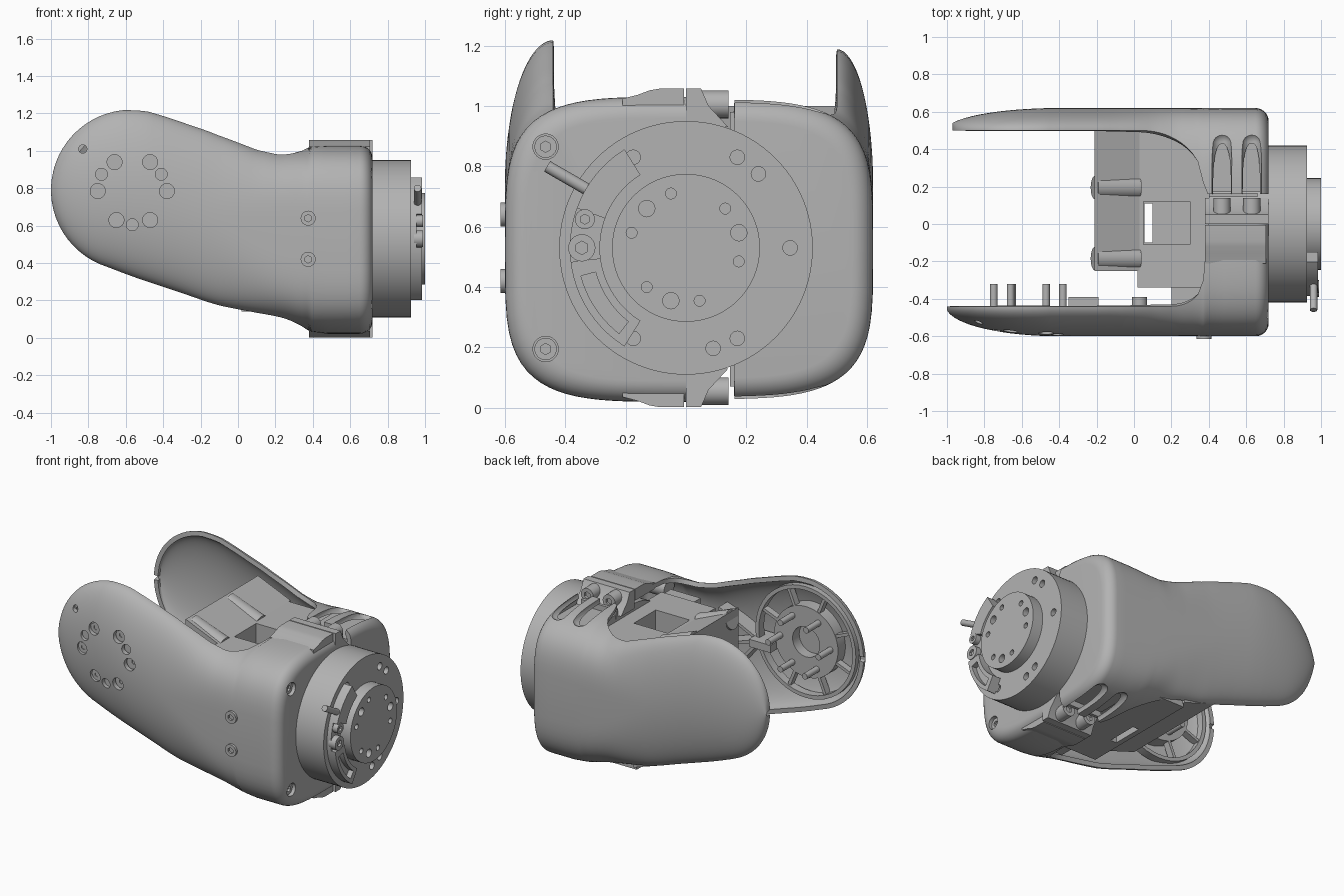
import bpy, bmesh, math
from mathutils import Vector

cube = bpy.data.objects.get("Cube")
if cube:
    bpy.data.objects.remove(cube)

grey = bpy.data.materials.new("light grey")
grey.use_nodes = True
grey.diffuse_color = (0.45, 0.45, 0.45, 1)
grey.node_tree.nodes["Principled BSDF"].inputs["Base Color"].default_value = (0.45, 0.45, 0.45, 1)
parts = []


def add(name, bm):
    bmesh.ops.recalc_face_normals(bm, faces=bm.faces)
    mesh = bpy.data.meshes.new(name)
    bm.to_mesh(mesh)
    bm.free()
    mesh.materials.append(grey)
    ob = bpy.data.objects.new(name, mesh)
    bpy.context.scene.collection.objects.link(ob)
    parts.append(ob)
    return ob


def rod(name, a, b, r, sides=32):
    a, b = Vector(a), Vector(b)
    bm = bmesh.new()
    bmesh.ops.create_cone(bm, cap_ends=True, segments=sides, radius1=r, radius2=r, depth=(b - a).length)
    turn = (b - a).to_track_quat('Z', 'Y').to_matrix()
    bmesh.ops.rotate(bm, matrix=turn, verts=bm.verts)
    bmesh.ops.translate(bm, vec=(a + b) / 2, verts=bm.verts)
    return add(name, bm)


def prism(name, outline, lo, hi, place):
    """Extrude a 2D outline; place maps (u, v, depth) to a position."""
    bm = bmesh.new()
    rings = [[bm.verts.new(place(u, v, d)) for u, v in outline] for d in (lo, hi)]
    n = len(outline)
    for i in range(n):
        j = (i + 1) % n
        bm.faces.new((rings[0][i], rings[0][j], rings[1][j], rings[1][i]))
    bm.faces.new(rings[0])
    bm.faces.new(rings[1])
    return add(name, bm)


def along_x(u, v, d):
    return (d, u, v)


def along_y(u, v, d):
    return (u, d, v)


def box(name, x, y, z):
    return prism(name, [(x[0], z[0]), (x[1], z[0]), (x[1], z[1]), (x[0], z[1])], *y, along_y)


def bake(ob):
    graph = bpy.context.evaluated_depsgraph_get()
    ob.data = bpy.data.meshes.new_from_object(ob.evaluated_get(graph))
    ob.modifiers.clear()


def cut(ob, cutters):
    for c in cutters:
        m = ob.modifiers.new("cut", 'BOOLEAN')
        m.operation, m.object, m.solver = 'DIFFERENCE', c, 'EXACT'
    bake(ob)
    for c in cutters:
        parts.remove(c)
        bpy.data.objects.remove(c)


def lerp(table, x):
    for (x0, z0), (x1, z1) in zip(table, table[1:]):
        if x <= x1:
            return z0 + (z1 - z0) * (x - x0) / (x1 - x0)
    return table[-1][1]


TOP = [(-.57, 1.22), (-.48, 1.21), (-.38, 1.18), (-.1, 1.085), (.1, 1.03), (.22, 1.015), (.35, 1.02), (.44, 1.03), (.72, 1.03)]
LOW = [(-.7, .38), (-.57, .33), (-.3, .24), (-.1, .17), (.1, .11), (.37, .035), (.45, .02), (.72, .02)]
HX, HZ = -.57, .79


def shell(name, side, rim, deep, split, start, rise, e):
    """Domed arm cover that widens into one half of the motor housing."""
    R = .43 - e
    xs = [HX - R * math.cos(.04 + i * .102) for i in range(15)]
    xs += [HX + (.37 - HX) * i / 32 for i in range(1, 33)] + [.395, .48, .58]
    stations = [(x, 0) for x in xs]
    stations += [(.65 + .07 * math.sin(i * math.pi / 14), .07 * (1 - math.cos(i * math.pi / 14))) for i in range(8)]
    bm = bmesh.new()
    rings = []
    for x, o in stations:
        w = min(1, max(0, (x + .2) / .5))
        w = w * w * (3 - 2 * w)
        inset = e * (1 - .7 * w)
        round_z = math.sqrt(max(0, R * R - (x - HX) ** 2))
        top = HZ + round_z if x < HX else lerp(TOP, x) - inset
        low = HZ - round_z if x < -.7 else lerp(LOW, x) + inset
        mid, h = (top + low) / 2, (top - low) / 2 - o
        t = min(1, max(0, (x - start) / (.37 - start)))
        y0 = split if x > .38 else rim - rise * (1 - math.sqrt(1 - t * t))
        D = deep - o
        if x < -.4:
            D = rim + (deep - rim) * math.sqrt(max(.002, 1 - ((x + .4) / .605) ** 2))
        ring = []
        for k in range(45):
            a = math.pi * k / 44
            s = min(1, math.sin(a))
            y = y0 + (D - y0) * s
            arm = math.sqrt(max(0, 1 - s * s))
            house = max(0, 1 - (y / D) ** 4) ** .25
            z = mid + h * math.copysign(arm * (1 - w) + house * w, math.cos(a))
            ring.append(bm.verts.new((x, side * y, z)))
        rings.append(ring)
    for p, q in zip(rings, rings[1:]):
        for i in range(44):
            bm.faces.new((p[i], p[i + 1], q[i + 1], q[i]))
    bm.faces.new(rings[-1])
    ob = add(name, bm)
    outer = max(ob.data.polygons, key=lambda f: side * f.center.y)
    if outer.normal.y * side < 0:
        ob.data.flip_normals()
    m = ob.modifiers.new("wall", 'SOLIDIFY')
    m.thickness, m.offset = .03, -1
    bake(ob)
    return ob


front = shell("front_arm_shell", -1, .44, .60, 0, .2, .14, 0)
back = shell("back_arm_shell", 1, .50, .62, .16, .04, .28, .03)

# Screw holes in the front cover and the housing corners
big = [(-.66, .94), (-.47, .94), (-.75, .785), (-.38, .785), (-.65, .63), (-.47, .63)]
small = [(-.41, .875), (-.73, .875), (-.565, .605)]
holes = [rod("cutter", (x, -.7, z), (x, -.5, z), .04) for x, z in big]
holes += [rod("cutter", (x, -.7, z), (x, -.5, z), .032) for x, z in small]
holes += [rod("cutter", (-.83, -.7, 1.01), (-.83, -.4, 1.01), .022)]
holes += [rod("cutter", (.6, -.465, z), (.8, -.465, z), .042) for z in (.195, .865)]
cut(front, holes)

# Screw channels in the back housing half, top and bottom
channels = []
for z in (1.01, .04):
    for x in (.47, .63):
        c = rod("cutter", (x, .1, z), (x, .44, z), .053, 24)
        bm = bmesh.new()
        bmesh.ops.create_uvsphere(bm, u_segments=24, v_segments=12, radius=.0528)
        bmesh.ops.translate(bm, vec=(x, .44, z), verts=bm.verts)
        channels += [c, add("cutter", bm)]
cut(back, channels)
for n, z in (("upper", (.86, .945)), ("lower", (.105, .19))):
    box(n + "_channel_floor", (.40, .685), (.17, .468), z)
box("split_wall", (.40, .66), (.145, .165), (.07, .98))


def screw(name, head, axis, r, length):
    """Socket head screw; head is the centre of its outer face."""
    head, axis = Vector(head), Vector(axis)
    ob = rod(name, head - axis * length, head, r, 24)
    cut(ob, [rod("cutter", head - axis * .015, head + axis * .02, r * .5, 6)])


for x, z in big:
    screw("hub_screw", (x, -.555, z), (0, -1, 0), .032, .06)
    rod("hub_pin", (x, -.53, z), (x, -.32, z), .02, 16)
for z in (.42, .64):
    screw("side_screw", (.375, -.615, z), (0, -1, 0), .04, .06)
for z in (.195, .865):
    screw("corner_screw", (.70, -.465, z), (1, 0, 0), .037, .06)
    rod("corner_boss", (.45, -.465, z), (.665, -.465, z), .055)

# Split collar with clamp screws, mirrored top and bottom
for n, f in (("upper", 1), ("lower", -1)):
    lip = [(-.21, .45), (-.21, .494), (-.16, .507), (-.12, .522), (-.09, .527), (-.006, .527), (-.006, .45)]
    prism(n + "_clamp_lip", lip, .38, .705, lambda u, v, d: (d, u, .53 + f * v))
    tab = [(0, .40), (0, .527), (.05, .527), (.075, .47), (.14, .40)]
    prism(n + "_clamp_tab", tab, .38, .72, lambda u, v, d: (d, u, .53 + f * v))
    for x in (.47, .63):
        screw("clamp_screw", (x, .14, .53 + f * .475), (0, 1, 0), .046, .1)


def sector(name, centre, r0, r1, a0, a1, lo, hi, place):
    pts = []
    for r, flip in ((r0, 0), (r1, 1)):
        for i in range(25):
            a = math.radians(a0 + (a1 - a0) * (24 - i if flip else i) / 24)
            pts.append((centre[0] + r * math.cos(a), centre[1] + r * math.sin(a)))
    return prism(name, pts, lo, hi, place)


# Hub, ring wall and radial ribs inside the front cover
hub = rod("hub_disc", (HX, -.55, HZ), (HX, -.45, HZ), .235, 48)
cut(hub, [rod("cutter", (HX, -.52, HZ), (HX, -.4, HZ), .1)])
for a in (0, 180):
    sector("hub_ring_wall", (HX, HZ), .345, .37, a, a + 180, -.50, -.445, along_y)


def rib(name, a, b):
    a, b = Vector(a), Vector(b)
    n = (b - a).orthogonal().normalized() * .01
    prism(name, [a - n, b - n, b + n, a + n], -.56, -.455, along_y)


for i in range(8):
    a = math.radians(45 * i + 22)
    c, s = math.cos(a), math.sin(a)
    bar = [(.22, -.01), (.36, -.01), (.36, .01), (.22, .01)]
    prism("hub_rib", bar, -.50, -.455, lambda u, v, d: (HX + u * c - v * s, d, HZ + u * s + v * c))
for end in ((.08, .84), (.08, .60), (.08, .34)):
    rib("arm_rib", (-.22, .70), end)
box("inner_lug", (-.35, -.19), (-.55, -.39), (.68, .73))
rod("inner_screw", (.03, -.48, .75), (.03, -.39, .75), .04)

# Cross frame joining the two arms
neck = [(-.21, 1.0), (.03, .90), (.03, .16), (-.21, .24)]
prism("frame_end_wall", neck, -.25, .51, along_y)
core = box("cross_frame", (.02, .42), (-.34, .49), (.14, .90))
cut(core, [box("cutter", (.05, .30), (-.11, .12), (.5, 1.2)), box("cutter", (.055, .1), (-.1, .11), (0, .6))])
box("frame_corner", (.20, .42), (-.44, -.33), (.15, .88))
for y in (-.185, .195):
    rod("frame_boss", (-.21, y, .945), (.02, y, .86), .062)

# Motor body and output flange
motor = rod("motor_body", (.40, 0, .53), (.925, 0, .53), .42, 96)
rim = [(-.175, .83), (.17, .83), (.24, .775), (.345, .53), (.17, .23), (.09, .197), (-.175, .23)]
cut(motor, [rod("cutter", (.88, y, z), (1, y, z), .024, 20) for y, z in rim])
flange = rod("output_flange", (.90, 0, .53), (1, 0, .53), .245, 64)
wide = [(-.13, .66), (.175, .58), (-.05, .355)]
thin = [(-.05, .71), (-.18, .58), (.13, .66), (.175, .485), (-.13, .4), (.045, .355)]
cut(flange, [rod("cutter", (.96, y, z), (1.1, y, z), r, 20) for l, r in ((wide, .027), (thin, .018)) for y, z in l])

# Slotted cable guard beside the flange
AXIS = (0, .53)
guard = sector("cable_guard", AXIS, .285, .385, 122, 238, .91, .985, along_x)
cut(guard, [sector("cutter", AXIS, .31, .36, 195, 232, .95, 1.1, along_x),
            sector("cutter", AXIS, .28, .40, 160, 187, .955, 1.1, along_x)])
screw("guard_screw", (.99, -.335, .625), (1, 0, 0), .033, .05)
screw("guard_screw", (.99, -.345, .53), (1, 0, 0), .045, .05)
rod("stop_pin", (.96, -.46, .80), (.96, -.33, .725), .02, 20)

# Smooth shading with sharp edges kept
bpy.ops.object.select_all(action='DESELECT')
for ob in parts:
    ob.select_set(True)
bpy.context.view_layer.objects.active = front
bpy.ops.object.shade_smooth_by_angle(angle=math.radians(32))
